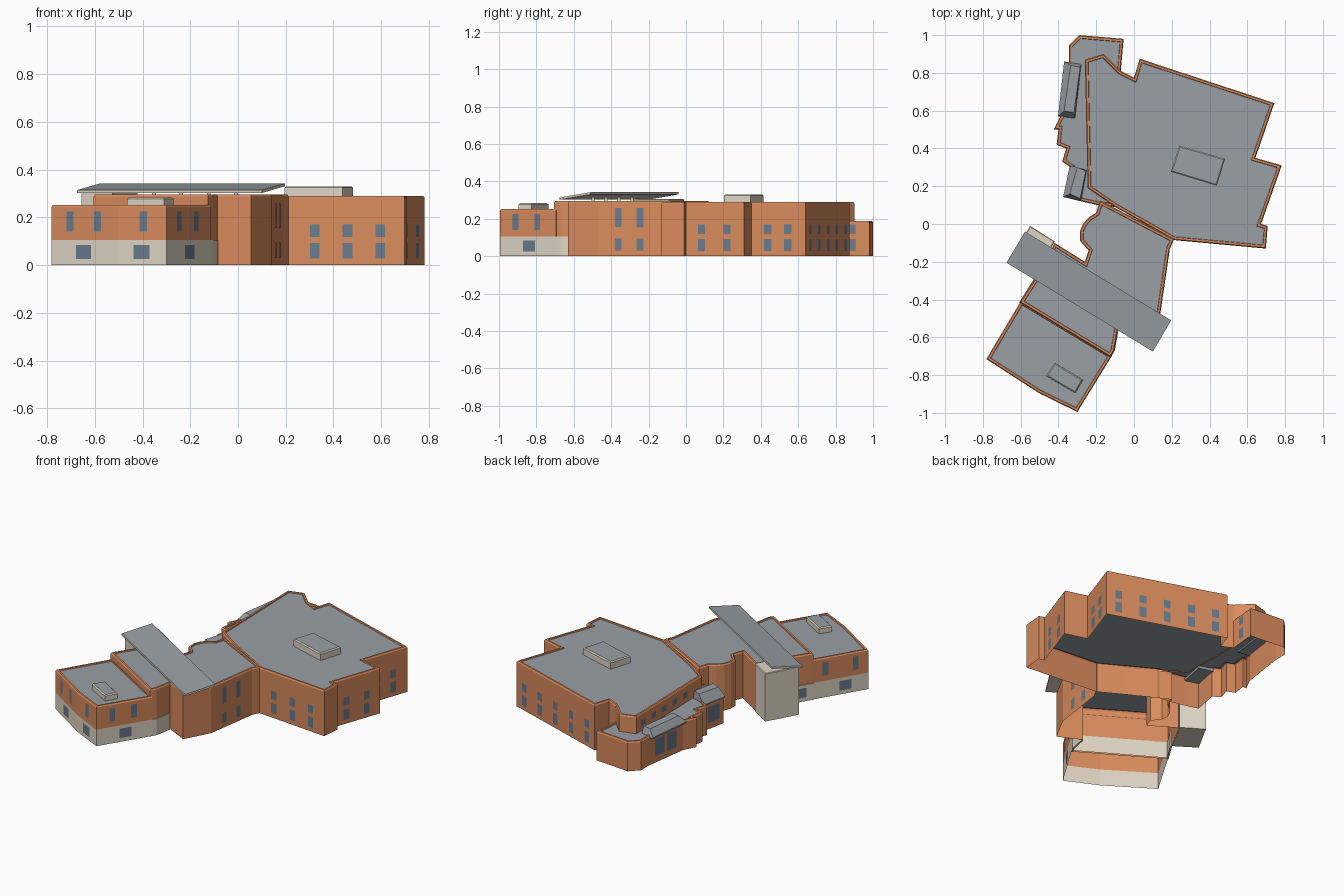
import bpy, bmesh
from mathutils import Vector


def mat(name, c):
    m = bpy.data.materials.new(name)
    m.diffuse_color = (*c, 1)
    return m


BRICK = mat("brick", (0.70, 0.26, 0.11))
STONE = mat("stone", (0.74, 0.67, 0.55))
ROOF = mat("roof", (0.32, 0.35, 0.38))
GLASS = mat("glass", (0.14, 0.20, 0.27))


def ccw(pts):
    p = [Vector(q) for q in pts]
    area = sum(p[i - 1].cross(p[i]) for i in range(len(p)))
    return p if area > 0 else p[::-1]


def inset(p, d):
    out = []
    for i in range(len(p)):
        a = (p[i] - p[i - 1]).normalized()
        b = (p[(i + 1) % len(p)] - p[i]).normalized()
        na, nb = Vector((-a.y, a.x)), Vector((-b.y, b.x))
        out.append(p[i] + (na + nb) * d / max(0.35, 1 + na.dot(nb)))
    return out


def loft(name, rings, mats, cap_top=True, cap_bottom=False):
    """Skin rings of 3D points; mats has one entry per band plus one for the caps."""
    bm = bmesh.new()
    vs = [[bm.verts.new(v) for v in r] for r in rings]
    slots = list(dict.fromkeys(mats))
    n = len(vs[0])
    for k in range(len(vs) - 1):
        for i in range(n):
            j = (i + 1) % n
            f = bm.faces.new((vs[k][i], vs[k][j], vs[k + 1][j], vs[k + 1][i]))
            f.material_index = slots.index(mats[k])
    if cap_top:
        bm.faces.new(vs[-1]).material_index = slots.index(mats[-1])
    if cap_bottom:
        bm.faces.new(vs[0][::-1]).material_index = slots.index(mats[-1])
    me = bpy.data.meshes.new(name)
    bm.to_mesh(me)
    bm.free()
    for m in slots:
        me.materials.append(m)
    ob = bpy.data.objects.new(name, me)
    bpy.context.collection.objects.link(ob)
    return ob


def at(p, z):
    return [(v.x, v.y, z) for v in p]


def shell(name, pts, h, base=None, z0=0):
    """Open-bottomed block with a chamfered parapet around a sunken flat roof."""
    p = ccw(pts)
    rings, mats = [at(p, z0)], []
    if base:
        rings.append(at(p, base))
        mats.append(STONE)
    rings += [at(p, h - 0.008), at(inset(p, 0.005), h),
              at(inset(p, 0.016), h), at(inset(p, 0.018), h - 0.006)]
    loft(name, rings, mats + [BRICK] * 4 + [ROOF])


def block(name, pts, z0, z1, side=STONE, top=ROOF, bevel=0.006):
    p = ccw(pts)
    loft(name, [at(p, z0), at(p, z1 - bevel), at(inset(p, bevel), z1)],
         [side, side, top], cap_bottom=True)


def windows(name, a, b, ts, rows, w):
    """Flat panes on the wall from a to b (outside on the right-hand side)."""
    a, b = Vector(a), Vector(b)
    d = (b - a).normalized()
    nrm = Vector((d.y, -d.x)) * 0.002
    for t in ts:
        for z0, z1 in rows:
            l, r = a.lerp(b, t) - d * w / 2 + nrm, a.lerp(b, t) + d * w / 2 + nrm
            loft(name, [[(l.x, l.y, z0), (r.x, r.y, z0), (r.x, r.y, z1), (l.x, l.y, z1)]], [GLASS])


# Main hall: upper storey standing on a wider ground storey with a low west wing
east = [(0, 0.775), (0.03, 0.875), (0.743, 0.64), (0.643, 0.35), (0.782, 0.31), (0.673, 0),
        (0.708, -0.01), (0.698, -0.13), (0.21, -0.085), (-0.10, 0.09)]
shell("main_block", [(-0.26, 0.87), (-0.16, 0.90), (-0.07, 0.81)] + east + [(-0.245, 0.19)],
      0.29, z0=0.175)
shell("ground_storey", [(-0.29, 1.0), (-0.055, 0.98), (-0.07, 0.81)] + east +
      [(-0.19, 0.10), (-0.28, 0.12), (-0.365, 0.145),
       (-0.335, 0.30), (-0.38, 0.33), (-0.36, 0.40), (-0.41, 0.42), (-0.40, 0.50),
       (-0.425, 0.50), (-0.385, 0.58), (-0.345, 0.86), (-0.345, 0.945)], 0.187)
block("main_roof_unit", [(0.24, 0.415), (0.482, 0.345), (0.438, 0.203), (0.195, 0.277)], 0.28, 0.33)


# Hipped bay roofs
def bay(name, lo, hi, z0, z1):
    loft(name, [at(ccw(lo), z0), at(ccw(lo), z0 + 0.01), at(ccw(hi), z1)], [ROOF] * 3, cap_bottom=True)


bay("bay_roof_north", [(-0.37, 0.86), (-0.28, 0.845), (-0.312, 0.56), (-0.402, 0.57)],
    [(-0.335, 0.84), (-0.285, 0.83), (-0.318, 0.59), (-0.37, 0.598)], 0.172, 0.222)
bay("bay_roof_south", [(-0.34, 0.31), (-0.25, 0.285), (-0.28, 0.12), (-0.375, 0.143)],
    [(-0.30, 0.30), (-0.255, 0.28), (-0.285, 0.135), (-0.34, 0.16)], 0.165, 0.228)

# Link building with the curved west corner
shell("link_block", [(-0.18, 0.125), (-0.20, 0.06), (-0.24, 0.035), (-0.27, 0), (-0.287, -0.04),
                     (-0.285, -0.09), (-0.24, -0.14), (-0.26, -0.20), (-0.42, -0.10),
                     (-0.525, -0.29), (-0.605, -0.415), (-0.125, -0.705), (-0.105, -0.67),
                     (-0.085, -0.56), (0.055, -0.63), (0.14, -0.47), (0.19, -0.13),
                     (0.213, -0.08)], 0.295)
# Stone ground-floor facing where the link meets the front block
block("link_stone_base_west", [(-0.608, -0.415), (-0.528, -0.288), (-0.52, -0.295), (-0.60, -0.42)],
      0, 0.105, top=STONE, bevel=0.001)
block("link_stone_base_east", [(-0.13, -0.71), (-0.122, -0.706), (-0.102, -0.671), (-0.083, -0.57),
                               (-0.093, -0.57), (-0.112, -0.668)], 0, 0.105, top=STONE, bevel=0.001)

# Lower front block with a stone ground floor
shell("front_block", [(-0.597, -0.405), (-0.782, -0.715), (-0.50, -0.897), (-0.30, -0.995),
                      (-0.115, -0.695)], 0.252, base=0.105)
block("front_roof_unit", [(-0.42, -0.735), (-0.27, -0.825), (-0.31, -0.895), (-0.465, -0.805)],
      0.24, 0.283)

# Stone tower and the sloping canopy over it
block("stone_tower", [(-0.55, -0.01), (-0.42, -0.092), (-0.525, -0.285), (-0.655, -0.20)],
      0, 0.305, top=STONE, bevel=0.004)
slope = [(-0.675, -0.205, 0.314), (0.10, -0.675, 0.314), (0.197, -0.51, 0.342), (-0.577, -0.04, 0.342)]
loft("canopy", [[(x, y, z - 0.012) for x, y, z in slope], [(x, y, z - 0.002) for x, y, z in slope],
                slope], [STONE, STONE, ROOF])
loft("canopy_soffit", [[(x, y, z - 0.012) for x, y, z in slope[::-1]]], [STONE])
for t in (0.35, 0.5, 0.65, 0.8):
    c = Vector((-0.62, -0.125)).lerp(Vector((0.145, -0.59)), t)
    block("canopy_post", [(c.x - 0.008, c.y - 0.008), (c.x + 0.008, c.y - 0.008),
                          (c.x + 0.008, c.y + 0.008), (c.x - 0.008, c.y + 0.008)], 0.28, 0.318)

# Windows
two = [(0.027, 0.093), (0.118, 0.17)]
tall = [(0.03, 0.095), (0.155, 0.258)]
up, low = [(0.14, 0.225)], [(0.025, 0.085)]
windows("main_front_window", (0.21, -0.085), (0.698, -0.13), (0.227, 0.51, 0.79), two, 0.04)
windows("main_east_window", (0.673, 0), (0.782, 0.31), (0.27, 0.71), two, 0.042)
windows("main_east_window", (0.643, 0.35), (0.743, 0.64), (0.3, 0.67), two, 0.042)
windows("main_back_window", (0.743, 0.64), (0.03, 0.875), (0.1, 0.3, 0.5, 0.7, 0.9), two, 0.042)
windows("main_west_window", (-0.26, 0.87), (-0.245, 0.19), (0.1, 0.26, 0.42, 0.58, 0.74),
        [(0.212, 0.25)], 0.05)
windows("wing_east_window", (-0.07, 0.81), (-0.055, 0.98), (0.45,), two, 0.04)
windows("bay_window", (-0.345, 0.86), (-0.385, 0.58), (0.3, 0.65), [(0.04, 0.15)], 0.08)
windows("bay_window", (-0.335, 0.30), (-0.365, 0.145), (0.5,), [(0.04, 0.14)], 0.09)
windows("link_east_window", (0.14, -0.47), (0.19, -0.13), (0.32, 0.66), tall, 0.036)
windows("front_upper_window", (-0.782, -0.715), (-0.50, -0.897), (0.28, 0.69), up, 0.036)
windows("front_lower_window", (-0.782, -0.715), (-0.50, -0.897), (0.48,), low, 0.075)
windows("front_upper_window", (-0.50, -0.897), (-0.30, -0.995), (0.52,), up, 0.036)
windows("front_lower_window", (-0.50, -0.897), (-0.30, -0.995), (0.48,), low, 0.075)
windows("side_upper_window", (-0.30, -0.995), (-0.115, -0.695), (0.28, 0.67), up, 0.036)
windows("side_lower_window", (-0.30, -0.995), (-0.115, -0.695), (0.52,), low, 0.075)
windows("west_upper_window", (-0.597, -0.405), (-0.782, -0.715), (0.25, 0.78), up, 0.036)
windows("west_lower_window", (-0.597, -0.405), (-0.782, -0.715), (0.6,), low, 0.075)
windows("west_lower_window", (-0.528, -0.288), (-0.608, -0.415), (0.5,), low, 0.06)
